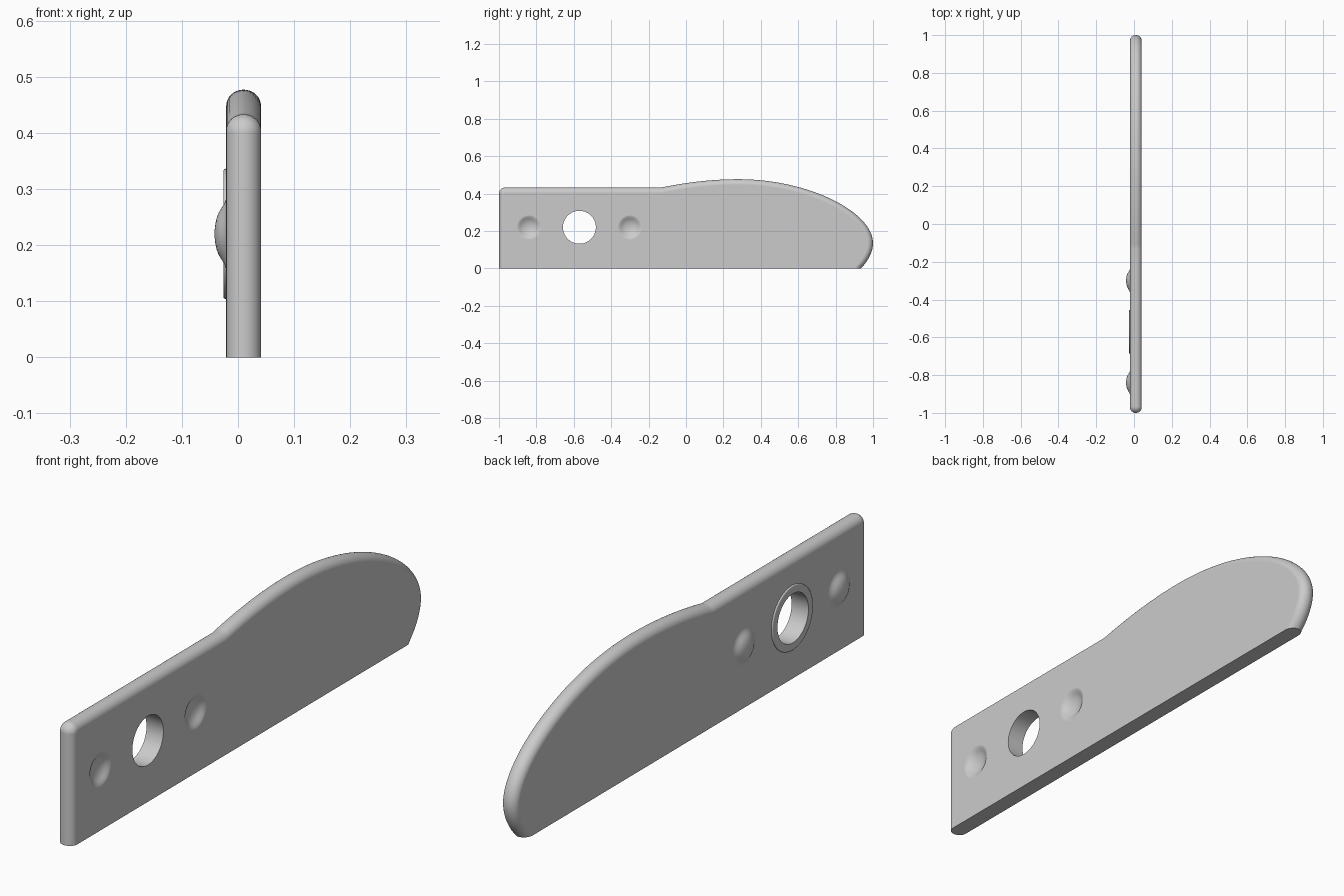
import bpy, bmesh, math
from mathutils import Vector, Matrix

cube = bpy.data.objects.get("Cube")
if cube:
    bpy.data.objects.remove(cube, do_unlink=True)

MID, HALF, ROUND = 0.01, 0.031, 0.029    # plate centre, half thickness, edge rounding
LEFT_FACE, RIGHT_FACE = MID - HALF, MID + HALF
HOLE_Z, HOLE_Y, HOLE_R = 0.22, -0.57, 0.088
DIMPLES_Y = (-0.84, -0.3)

grey = bpy.data.materials.new("grey")
grey.use_nodes = True
COLOUR = (0.6, 0.6, 0.6, 1)
grey.diffuse_color = COLOUR
grey.node_tree.nodes["Principled BSDF"].inputs["Base Color"].default_value = COLOUR


def make_object(name, bm):
    bmesh.ops.recalc_face_normals(bm, faces=bm.faces)
    mesh = bpy.data.meshes.new(name)
    bm.to_mesh(mesh)
    bm.free()
    mesh.materials.append(grey)
    obj = bpy.data.objects.new(name, mesh)
    bpy.context.collection.objects.link(obj)
    return obj


def activate(obj):
    bpy.ops.object.select_all(action="DESELECT")
    obj.select_set(True)
    bpy.context.view_layer.objects.active = obj


def smooth(obj):
    activate(obj)
    bpy.ops.object.shade_smooth_by_angle(angle=math.radians(30))
    mod = obj.modifiers.new("even_shading", "WEIGHTED_NORMAL")
    mod.keep_sharp = True


def lathe(name, profile, y, closed=False, steps=64):
    """Turn (x, radius) points about an axis along x at height HOLE_Z."""
    bm = bmesh.new()
    verts = [bm.verts.new((x, y, HOLE_Z + r)) for x, r in profile]
    pairs = list(zip(verts, verts[1:]))
    if closed:
        pairs.append((verts[-1], verts[0]))
    edges = [bm.edges.new(p) for p in pairs]
    bmesh.ops.spin(bm, geom=verts + edges, cent=(0, y, HOLE_Z), axis=(1, 0, 0),
                   angle=math.tau, steps=steps)
    bmesh.ops.remove_doubles(bm, verts=bm.verts, dist=1e-5)
    return make_object(name, bm)


def bezier(a, b, c, d, n):
    a, b, c, d = map(Vector, (a, b, c, d))
    return [a * (1-t)**3 + 3*b*t*(1-t)**2 + 3*c*t*t*(1-t) + d*t**3
            for t in (i / n for i in range(1, n + 1))]


# Side outline in (y, z), continued below the ground and trimmed later
outline = [Vector((-1, -0.1)), Vector((-1, 0.4))]
for i in range(1, 9):
    a = math.pi - i * math.pi / 16
    outline.append(Vector((-0.967 + 0.033 * math.cos(a), 0.4 + 0.033 * math.sin(a))))
outline.append(Vector((-0.13, 0.433)))
outline += bezier((-0.13, 0.433), (0.01, 0.462), (0.15, 0.477), (0.28, 0.477), 20)
outline += bezier((0.28, 0.477), (0.66, 0.477), (1.0, 0.3), (1.0, 0.135), 36)
outline += bezier((1.0, 0.135), (1.0, 0.09), (0.975, 0.04), (0.935, 0), 10)
outline.append(Vector((0.86, -0.1)))


def inset(points, dist):
    result = []
    for i, p in enumerate(points):
        before = (p - points[i-1]).normalized() if i else None
        after = (points[i+1] - p).normalized() if i + 1 < len(points) else None
        d1, d2 = before or after, after or before
        n1, n2 = Vector((d1.y, -d1.x)), Vector((d2.y, -d2.x))
        n = (n1 + n2).normalized()
        result.append(p + n * dist / n.dot(n1))
    return result


# Plate with a rounded rim and a flat bottom
bm = bmesh.new()
STEPS = 16
rings = []
for k in range(STEPS + 1):
    a = -math.pi / 2 + math.pi * k / STEPS
    x = MID + HALF * math.sin(a)
    rings.append([bm.verts.new((x, p.x, p.y))
                  for p in inset(outline, ROUND * (1 - math.cos(a)))])
for r1, r2 in zip(rings, rings[1:]):
    for i in range(len(outline) - 1):
        bm.faces.new((r1[i], r1[i+1], r2[i+1], r2[i]))
bm.faces.new(rings[0])
bm.faces.new(rings[-1])
bm.faces.new([r[0] for r in rings])
bm.faces.new([r[-1] for r in rings])
bm.faces.new([r[0] for r in rings[:1]] + [r[-1] for r in rings] + [r[0] for r in rings[:0:-1]])
geom = bm.verts[:] + bm.edges[:] + bm.faces[:]
cut = bmesh.ops.bisect_plane(bm, geom=geom, plane_co=(0, 0, 0),
                             plane_no=(0, 0, -1), clear_outer=True)
rim = [e for e in cut["geom_cut"] if isinstance(e, bmesh.types.BMEdge)]
bmesh.ops.contextual_create(bm, geom=rim)
plate = make_object("plate", bm)

# Bell-shaped section shared by the pressed dimples and the bumps behind them
BELL = [(1, 0), (0.985, 0.008), (0.93, 0.018), (0.82, 0.028), (0.66, 0.037),
        (0.47, 0.044), (0.28, 0.05), (0.13, 0.056), (0.04, 0.061), (0, 0.066)]
DEPTH = 0.021

cutters = [lathe("hole_cutter", [(-0.1, 0), (-0.1, HOLE_R), (0.1, HOLE_R), (0.1, 0)], HOLE_Y)]
for y in DIMPLES_Y:
    section = [(RIGHT_FACE + 0.0002 - DEPTH * h, r) for h, r in BELL]
    cutters.append(lathe("dimple_cutter", section + [(0.1, 0.066), (0.1, 0)], y))

for cutter in cutters:
    cutter.hide_render = True
    mod = plate.modifiers.new("cut", "BOOLEAN")
    mod.operation, mod.solver, mod.object = "DIFFERENCE", "EXACT", cutter
    activate(plate)
    bpy.ops.object.modifier_apply(modifier=mod.name)
    bpy.data.objects.remove(cutter, do_unlink=True)
smooth(plate)

# Bumps on the left-hand side of the plate
for name, y in zip(("front_bump", "rear_bump"), DIMPLES_Y):
    section = [(LEFT_FACE + 0.0002 - DEPTH * h, r) for h, r in BELL]
    smooth(lathe(name, section, y))

# Raised collar around the hole, with a rounded outer edge
OUT, TOP, FILLET = 0.116, LEFT_FACE - 0.005, 0.004
collar = [(LEFT_FACE + 0.002, HOLE_R), (TOP, HOLE_R)]
for i in range(6):
    a = i * math.pi / 10
    collar.append((TOP + FILLET * (1 - math.cos(a)), OUT - FILLET * (1 - math.sin(a))))
collar.append((LEFT_FACE + 0.002, OUT))
smooth(lathe("hole_collar", collar, HOLE_Y, closed=True))
